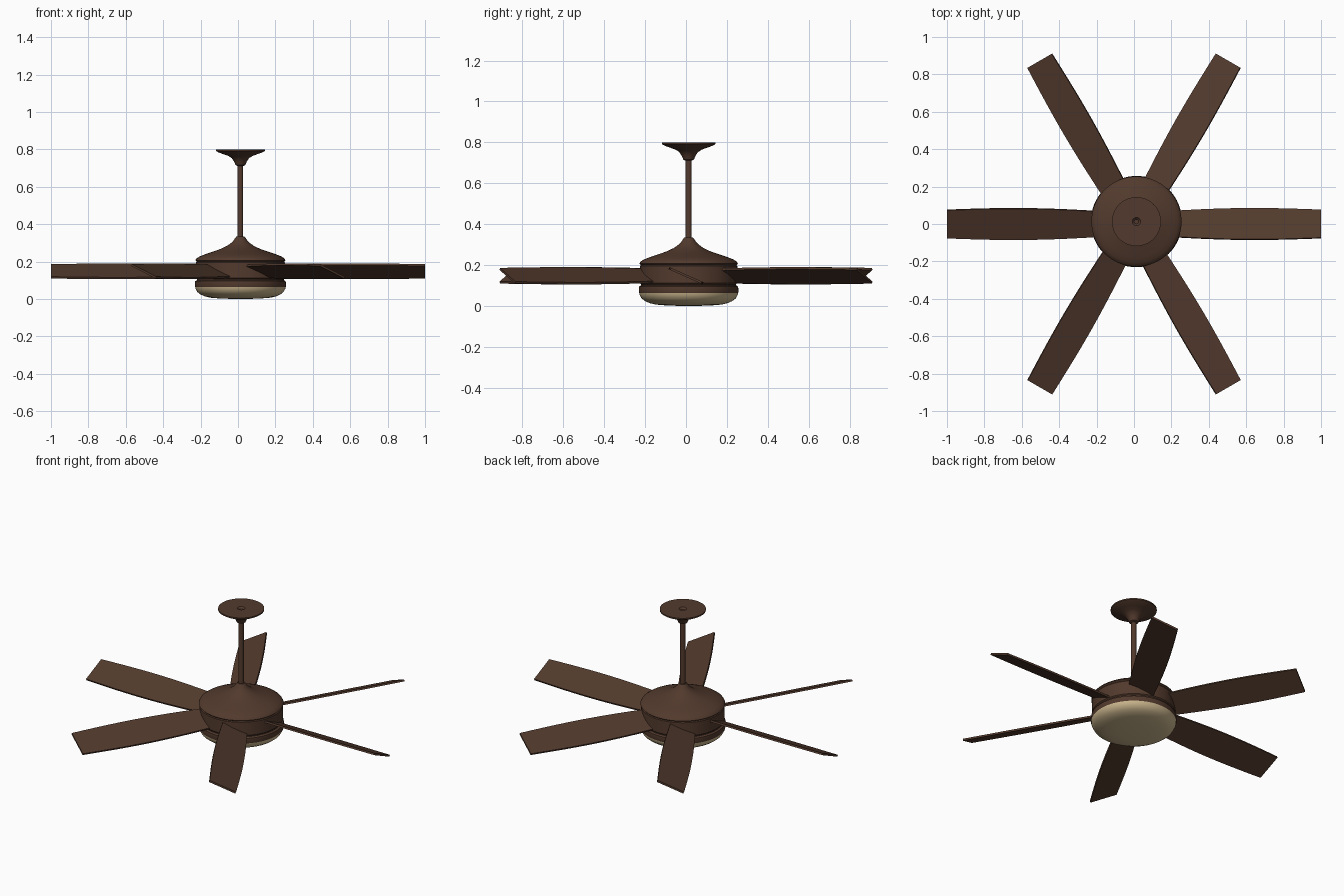
import bpy, bmesh, math
from mathutils import Matrix

if "Cube" in bpy.data.objects:
    bpy.data.objects.remove(bpy.data.objects["Cube"])

AX = AY = 0.013  # hub axis sits slightly off the blade centre


def material(name, rgb):
    m = bpy.data.materials.new(name)
    m.diffuse_color = (*rgb, 1)
    m.use_nodes = True
    m.node_tree.nodes["Principled BSDF"].inputs["Base Color"].default_value = m.diffuse_color
    return m


BRONZE = material("bronze", (0.085, 0.042, 0.026))
WOOD = material("brown_wood", (0.085, 0.042, 0.026))
GLASS = material("cream_glass", (0.60, 0.47, 0.27))


def finish(bm, name, mat, angle=35):
    bmesh.ops.recalc_face_normals(bm, faces=bm.faces)
    me = bpy.data.meshes.new(name)
    bm.to_mesh(me)
    bm.free()
    me.materials.append(mat)
    ob = bpy.data.objects.new(name, me)
    bpy.context.collection.objects.link(ob)
    bpy.ops.object.select_all(action='DESELECT')
    ob.select_set(True)
    bpy.context.view_layer.objects.active = ob
    bpy.ops.object.shade_smooth_by_angle(angle=math.radians(angle))
    return ob


def lathe(name, profile, mat, seg=64):
    """Revolve (radius, z) points that start and end on the axis."""
    bm = bmesh.new()
    vs = [bm.verts.new((r, 0, z)) for r, z in profile]
    es = [bm.edges.new(p) for p in zip(vs, vs[1:])]
    bmesh.ops.spin(bm, geom=vs + es, cent=(0, 0, 0), axis=(0, 0, 1),
                   angle=2 * math.pi, steps=seg)
    bmesh.ops.remove_doubles(bm, verts=bm.verts, dist=1e-5)
    bmesh.ops.translate(bm, verts=bm.verts, vec=(AX, AY, 0))
    return finish(bm, name, mat)


# Ceiling canopy: flared bell with a small dimple on top
lathe("ceiling_canopy", [
    (0, 0.79), (0.012, 0.79), (0.022, 0.80), (0.131, 0.80), (0.131, 0.792),
    (0.118, 0.784), (0.09, 0.774), (0.065, 0.765), (0.046, 0.753),
    (0.034, 0.735), (0.026, 0.716), (0.014, 0.71), (0, 0.71)], BRONZE)

# Down rod
lathe("down_rod", [(0, 0.30), (0.015, 0.30), (0.015, 0.73), (0, 0.73)], BRONZE, 32)

# Motor cover: sloping cap with a flared neck
lathe("motor_cap", [
    (0, 0.334), (0.022, 0.334), (0.029, 0.325), (0.036, 0.314), (0.048, 0.301),
    (0.072, 0.284), (0.105, 0.268), (0.145, 0.254), (0.19, 0.239),
    (0.22, 0.227), (0.236, 0.216), (0.241, 0.207), (0.234, 0.200), (0, 0.200)], BRONZE)

# Motor housing drum with a groove and lower light ring
lathe("motor_housing", [
    (0, 0.203), (0.232, 0.203), (0.238, 0.195), (0.238, 0.112), (0.232, 0.106),
    (0.232, 0.101), (0.242, 0.095), (0.244, 0.07), (0.241, 0.062), (0, 0.062)], BRONZE)

# Shallow glass bowl
lathe("light_bowl", [
    (0, 0.066), (0.242, 0.066), (0.240, 0.055), (0.230, 0.037), (0.213, 0.024),
    (0.190, 0.014), (0.160, 0.007), (0.10, 0.002), (0, 0)], GLASS)


# Blades: gently bowed planks, pitched and repeated around the hub
def half_width(t):
    return 0.073 + 0.009 * t + 0.0135 * math.sin(math.pi * t)


ROOT, STEPS, THICK = 0.17, 14, 0.011
for i in range(6):
    tip = 1.0 if i % 3 == 0 else 1.008
    bm = bmesh.new()
    pts = [(ROOT + (tip - ROOT) * k / STEPS, half_width(k / STEPS)) for k in range(STEPS + 1)]
    outline = [(x, w) for x, w in pts] + [(x, -w) for x, w in reversed(pts)]
    face = bm.faces.new([bm.verts.new((x, y, -THICK / 2)) for x, y in outline])
    top = bmesh.ops.extrude_face_region(bm, geom=[face])["geom"]
    bmesh.ops.translate(bm, vec=(0, 0, THICK),
                        verts=[g for g in top if isinstance(g, bmesh.types.BMVert)])
    bm.transform(Matrix.Translation((0, 0, 0.148))
                 @ Matrix.Rotation(i * math.pi / 3, 4, 'Z')
                 @ Matrix.Rotation(math.radians(-24), 4, 'X'))
    finish(bm, f"blade_{i + 1}", WOOD)
